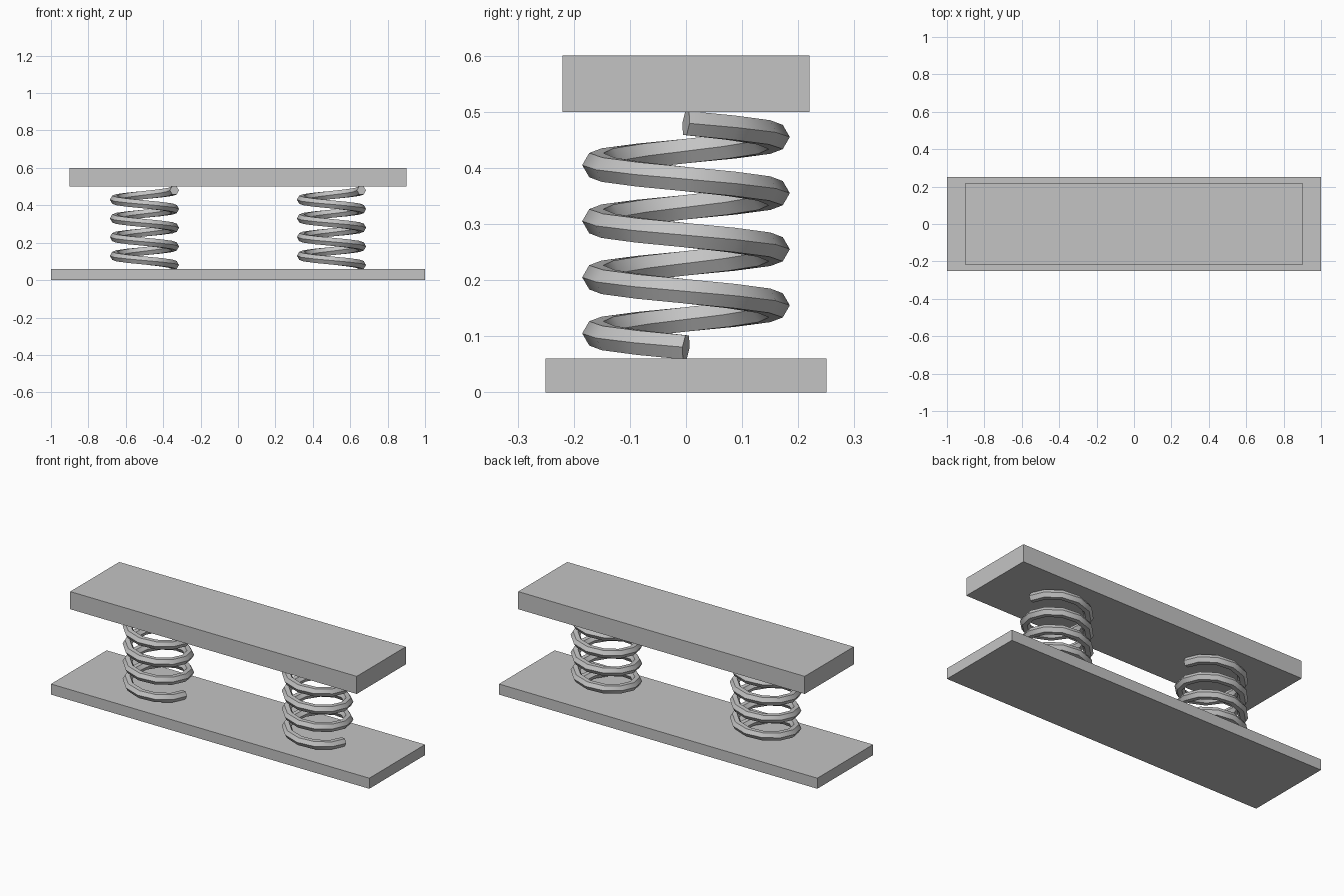
import bpy
import bmesh
from math import cos, sin, pi, radians
from mathutils import Vector

cube = bpy.data.objects.get("Cube")
if cube:
    bpy.data.objects.remove(cube, do_unlink=True)

# One plain grey for every part
grey = bpy.data.materials.new("plain_grey")
grey.use_nodes = True
GREY = (0.55, 0.55, 0.55, 1)
grey.diffuse_color = GREY
grey.node_tree.nodes["Principled BSDF"].inputs["Base Color"].default_value = GREY


def add_object(name, bm):
    bmesh.ops.recalc_face_normals(bm, faces=bm.faces)
    mesh = bpy.data.meshes.new(name)
    bm.to_mesh(mesh)
    bm.free()
    mesh.materials.append(grey)
    obj = bpy.data.objects.new(name, mesh)
    bpy.context.collection.objects.link(obj)
    return obj


def slab(name, size, bottom):
    bm = bmesh.new()
    bmesh.ops.create_cube(bm, size=1)
    bmesh.ops.scale(bm, vec=size, verts=bm.verts)
    bmesh.ops.translate(bm, vec=(0, 0, bottom + size[2] / 2), verts=bm.verts)
    return add_object(name, bm)


def spring(name, x, radius=0.16, wire=0.025, low=0.08, high=0.48,
           turns=4, steps=12, sides=6):
    # Centre line winds clockwise as it rises, starting and ending on +x
    count = turns * steps
    path = []
    for i in range(count + 1):
        a = -2 * pi * i / steps
        path.append(Vector((radius * cos(a), radius * sin(a),
                            low + (high - low) * i / count)))
    # Six-sided wire swept along the centre line, one corner facing outward
    bm = bmesh.new()
    rings = []
    for i, p in enumerate(path):
        tangent = (path[min(i + 1, count)] - path[max(i - 1, 0)]).normalized()
        out = Vector((p.x, p.y, 0))
        out = (out - tangent * out.dot(tangent)).normalized()
        up = tangent.cross(out)
        rings.append([bm.verts.new(p + wire * (cos(b) * out + sin(b) * up))
                      for b in (2 * pi * k / sides for k in range(sides))])
    for r, s in zip(rings, rings[1:]):
        for k in range(sides):
            n = (k + 1) % sides
            bm.faces.new((r[k], r[n], s[n], s[k]))
    bm.faces.new(rings[0])
    bm.faces.new(rings[-1])
    obj = add_object(name, bm)
    obj.location.x = x
    # Smooth along the wire, crisp on its corners
    bpy.ops.object.select_all(action='DESELECT')
    obj.select_set(True)
    bpy.context.view_layer.objects.active = obj
    bpy.ops.object.shade_smooth_by_angle(angle=radians(35))
    return obj


# Plates and the two springs between them
slab("base_plate", (2, 0.5, 0.06), 0)
slab("top_plate", (1.8, 0.44, 0.1), 0.5)
spring("left_spring", 0.5)
spring("right_spring", -0.5)
